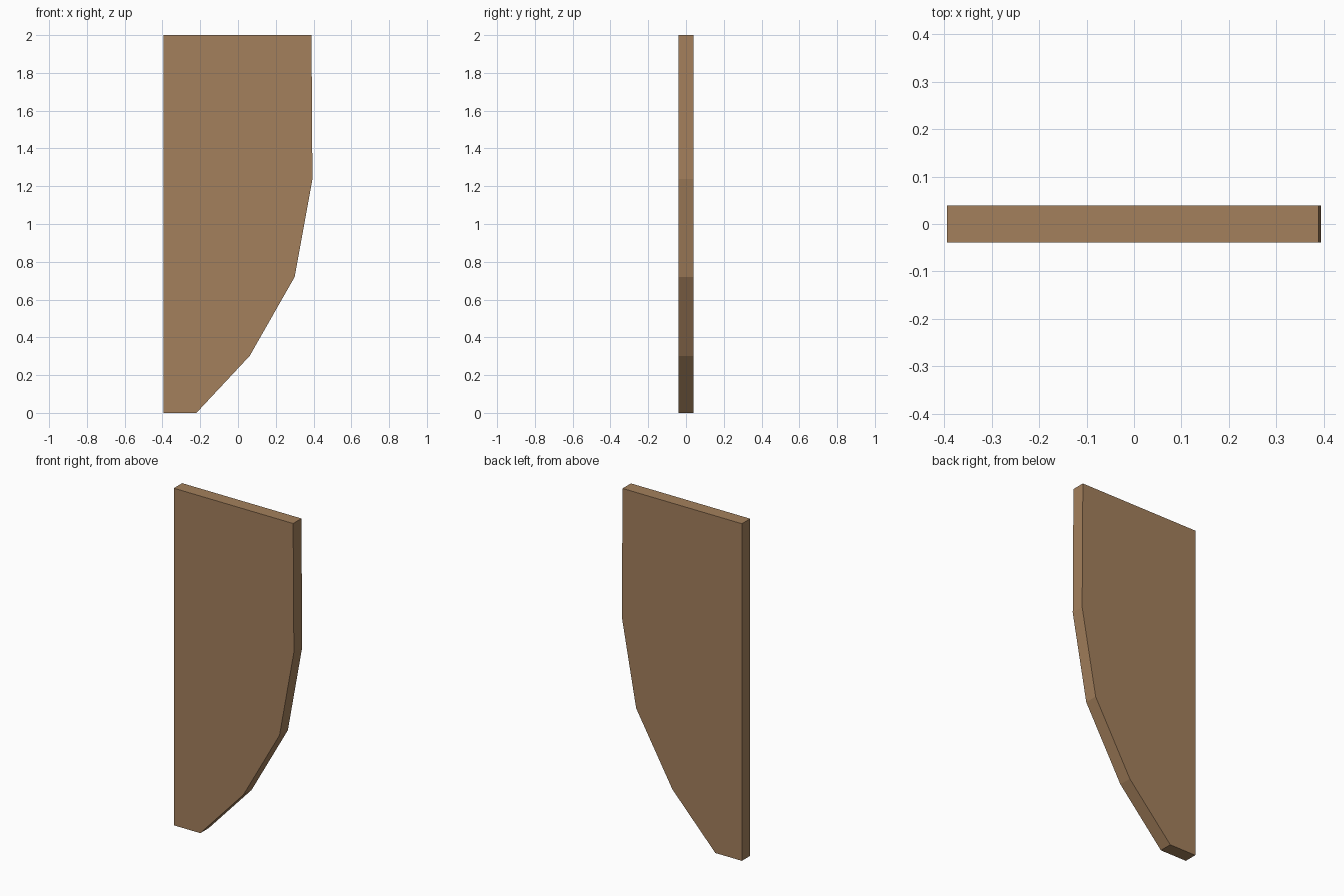
import bpy, bmesh

if "Cube" in bpy.data.objects:
    bpy.data.objects.remove(bpy.data.objects["Cube"])

# Side outline of the board (x, z), counter-clockwise seen from the front
OUTLINE = [(-0.394, 0), (-0.22, 0), (0.062, 0.302), (0.30, 0.72),
           (0.394, 1.237), (0.389, 2.0), (-0.394, 2.0)]
HALF_THICKNESS = 0.039

wood = bpy.data.materials.new("brown wood")
wood.diffuse_color = (0.371, 0.216, 0.107, 1)
wood.use_nodes = True
wood.node_tree.nodes["Principled BSDF"].inputs["Base Color"].default_value = wood.diffuse_color

# Board: outline face extruded front to back
bm = bmesh.new()
face = bm.faces.new([bm.verts.new((x, -HALF_THICKNESS, z)) for x, z in OUTLINE])
result = bmesh.ops.extrude_face_region(bm, geom=[face], use_keep_orig=True)
verts = [v for v in result["geom"] if isinstance(v, bmesh.types.BMVert)]
bmesh.ops.translate(bm, verts=verts, vec=(0, 2 * HALF_THICKNESS, 0))
bmesh.ops.recalc_face_normals(bm, faces=bm.faces)

mesh = bpy.data.meshes.new("curved_board")
bm.to_mesh(mesh)
bm.free()
mesh.materials.append(wood)
board = bpy.data.objects.new("curved_board", mesh)
bpy.context.collection.objects.link(board)
